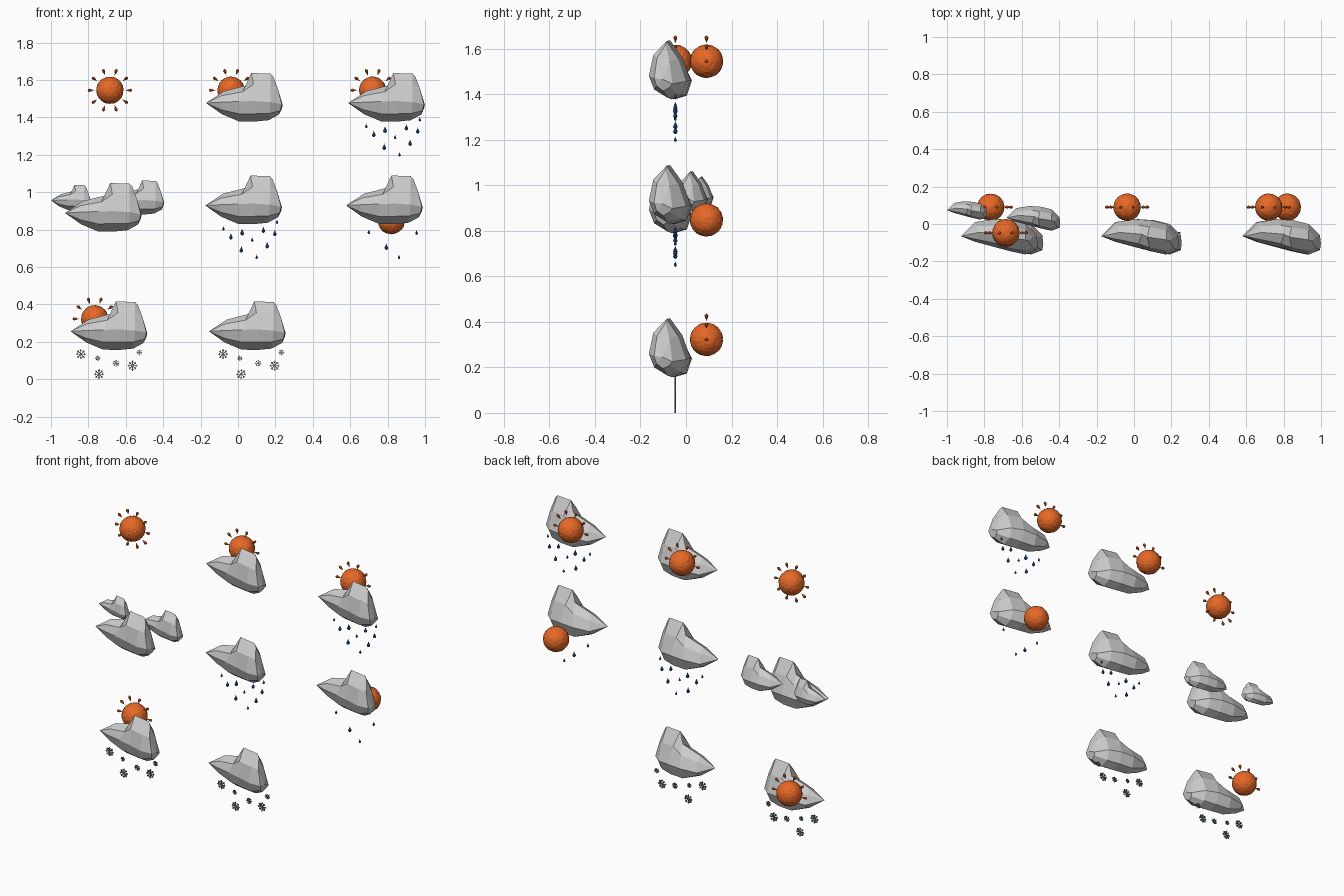
import bpy, bmesh, math, random
from mathutils import Vector, Matrix

if "Cube" in bpy.data.objects:
    bpy.data.objects.remove(bpy.data.objects["Cube"])

random.seed(4)
FRONT_Y = -0.047   # plane of rain, snow and the lone sun
BACK_Y = 0.09      # plane of suns hidden behind clouds


def material(name, rgb):
    m = bpy.data.materials.new(name)
    m.diffuse_color = (*rgb, 1)
    m.use_nodes = True
    m.node_tree.nodes["Principled BSDF"].inputs["Base Color"].default_value = m.diffuse_color
    return m


ORANGE = material("orange", (0.8, 0.14, 0.02))
BLUE = material("blue", (0.02, 0.10, 0.42))
FROST = material("frost", (0.16, 0.24, 0.22))


def finish(bm, name, mat=None):
    bmesh.ops.recalc_face_normals(bm, faces=bm.faces)
    me = bpy.data.meshes.new(name)
    bm.to_mesh(me)
    bm.free()
    ob = bpy.data.objects.new(name, me)
    bpy.context.collection.objects.link(ob)
    if mat:
        me.materials.append(mat)
    return ob


def loft(bm, rings, start, end):
    """Skin between rings, closing each end to a point."""
    vr = [[bm.verts.new(p) for p in r] for r in rings]
    n = len(vr[0])
    for a, b in zip(vr, vr[1:]):
        for i in range(n):
            j = (i + 1) % n
            bm.faces.new((a[i], a[j], b[j], b[i]))
    for ring, tip in ((vr[0], start), (vr[-1], end)):
        t = bm.verts.new(tip)
        for i in range(n):
            bm.faces.new((ring[i], ring[(i + 1) % n], t))


# cloud sections: x top, x mid, x bottom, y front, y back, y top, z bottom, z mid, z top
SECTIONS = [
    (-0.11, -0.13, -0.12, -0.095, 0.010, -0.045, -0.088, -0.024, 0.035),
    (0.01, -0.03, -0.03, -0.122, 0.026, -0.055, -0.126, -0.020, 0.066),
    (0.037, 0.06, 0.06, -0.146, 0.020, -0.070, -0.127, -0.018, 0.132),
    (0.14, 0.14, 0.13, -0.163, 0.000, -0.085, -0.120, -0.024, 0.129),
    (0.155, 0.20, 0.185, -0.140, -0.060, -0.090, -0.090, -0.034, 0.112),
]


def cloud_ring(xt, xm, xb, yf, yb, yt, zb, zm, zt):
    xu, xl, w = (xt + xm) / 2, (xb + xm) / 2, yb - yf
    return [
        (xm, yf, zm),
        (xu, yf * 0.75 + yt * 0.25, zm + 0.6 * (zt - zm)),
        (xt, yt, zt),
        (xu, yb * 0.6 + yt * 0.4, zm + 0.5 * (zt - zm)),
        (xm, yb, zm - 0.025),
        (xl, yb - 0.15 * w, zb + 0.015),
        (xb, (yf + yb) / 2, zb),
        (xl, yf + 0.14 * w, zm + 0.62 * (zb - zm)),
    ]


def cloud(name, x, z, y=0.0, s=1.0):
    bm = bmesh.new()
    loft(bm, [cloud_ring(*p) for p in SECTIONS], (-0.205, -0.065, -0.028), (0.205, -0.105, -0.038))
    ob = finish(bm, name)
    ob.location, ob.scale = (x, y, z), (s, s, s)


def teardrop(bm, tip, direction, length, radius, sides=8):
    """Pointed at tip, round at the far end along direction."""
    rot = Vector(direction).to_track_quat('Z', 'Y')
    tip = Vector(tip)
    rings = []
    for t, r in ((0.3, 0.35), (0.55, 0.85), (0.75, 1.0), (0.92, 0.62)):
        rings.append([tip + rot @ Vector((radius * r * math.cos(a), radius * r * math.sin(a), t * length))
                      for a in (math.tau * i / sides for i in range(sides))])
    loft(bm, rings, tip, tip + rot @ Vector((0, 0, length)))


def sun(name, x, y, z, rays):
    # faceted ball
    bm = bmesh.new()
    bmesh.ops.create_icosphere(bm, subdivisions=4, radius=0.073)
    for v in bm.verts:
        v.co *= random.uniform(0.975, 1.01)
    finish(bm, name).location = (x, y, z)
    bpy.data.objects[name].data.materials.append(ORANGE)
    # ring of rays, ten to a full turn
    if rays:
        bm = bmesh.new()
        for i in range(rays):
            a = math.tau * i / 10
            d = Vector((math.cos(a), 0, math.sin(a)))
            teardrop(bm, Vector((x, y, z)) + d * 0.083, d, 0.036, 0.0085)
        finish(bm, name + "_rays", ORANGE)


# raindrops: offset from cloud centre x, z, and length
DROPS = [(-0.108, -0.15, 0.024), (-0.068, -0.193, 0.035), (-0.008, -0.17, 0.038),
         (0.106, -0.158, 0.034), (0.178, -0.115, 0.024), (0.167, -0.175, 0.034),
         (0.046, -0.21, 0.024), (-0.012, -0.262, 0.036), (0.126, -0.24, 0.036),
         (0.07, -0.302, 0.024)]
FEW_DROPS = [(-0.083, -0.168, 0.026), (0.01, -0.248, 0.036), (0.078, -0.303, 0.024), (0.172, -0.172, 0.026)]


def rain(name, x, z, drops):
    bm = bmesh.new()
    for dx, dz, h in drops:
        teardrop(bm, (x + dx, FRONT_Y, z + dz + h / 2), (0, 0, -1), h, h * 0.27)
    finish(bm, name, BLUE)


# snowflakes: offset from cloud centre x, z, and radius
FLAKES = [(-0.15, -0.15, 0.027), (-0.06, -0.172, 0.014), (0.162, -0.14, 0.016),
          (0.038, -0.199, 0.018), (0.126, -0.212, 0.027), (-0.053, -0.257, 0.027)]


def box(bm, mat):
    bmesh.ops.create_cube(bm, size=1, matrix=mat)


def snow(name, x, z):
    bm = bmesh.new()
    for dx, dz, r in FLAKES:
        base = Matrix.Translation((x + dx, FRONT_Y, z + dz))
        for i in range(8):
            m = base @ Matrix.Rotation(math.tau * i / 8, 4, 'Y')
            # arm and its two side twigs
            box(bm, m @ Matrix.Translation((r / 2, 0, 0)) @ Matrix.Diagonal((r, 0.006, r * 0.13, 1)))
            for s in (-1, 1):
                box(bm, m @ Matrix.Translation((r * 0.6, 0, 0)) @ Matrix.Rotation(s * math.radians(45), 4, 'Y')
                    @ Matrix.Translation((r * 0.15, 0, 0)) @ Matrix.Diagonal((r * 0.3, 0.006, r * 0.12, 1)))
    finish(bm, name, FROST)


# top row: sunny, partly cloudy, sun shower
sun("clear_sun", -0.685, FRONT_Y, 1.545, 10)
sun("partly_cloudy_sun", -0.037, BACK_Y, 1.545, 6)
cloud("partly_cloudy_cloud", 0.034, 1.505)
sun("sun_shower_sun", 0.72, BACK_Y, 1.545, 6)
cloud("sun_shower_cloud", 0.794, 1.505)
rain("sun_shower_rain", 0.794, 1.505, DROPS)

# middle row: overcast, rain, low sun with light rain
cloud("overcast_cloud_large", -0.72, 0.917)
cloud("overcast_cloud_left", -0.893, 0.970, 0.108, 0.52)
cloud("overcast_cloud_right", -0.538, 0.970, 0.078, 0.70)
cloud("rain_cloud", 0.03, 0.957)
rain("rain_drops", 0.03, 0.957, DROPS)
sun("light_rain_sun", 0.82, BACK_Y, 0.848, 0)
cloud("light_rain_cloud", 0.783, 0.957)
rain("light_rain_drops", 0.783, 0.957, FEW_DROPS)

# bottom row: sun with snow, snow
sun("sunny_snow_sun", -0.766, BACK_Y, 0.323, 6)
cloud("sunny_snow_cloud", -0.69, 0.284)
snow("sunny_snow_flakes", -0.69, 0.284)
cloud("snow_cloud", 0.05, 0.284)
snow("snow_flakes", 0.07, 0.284)
